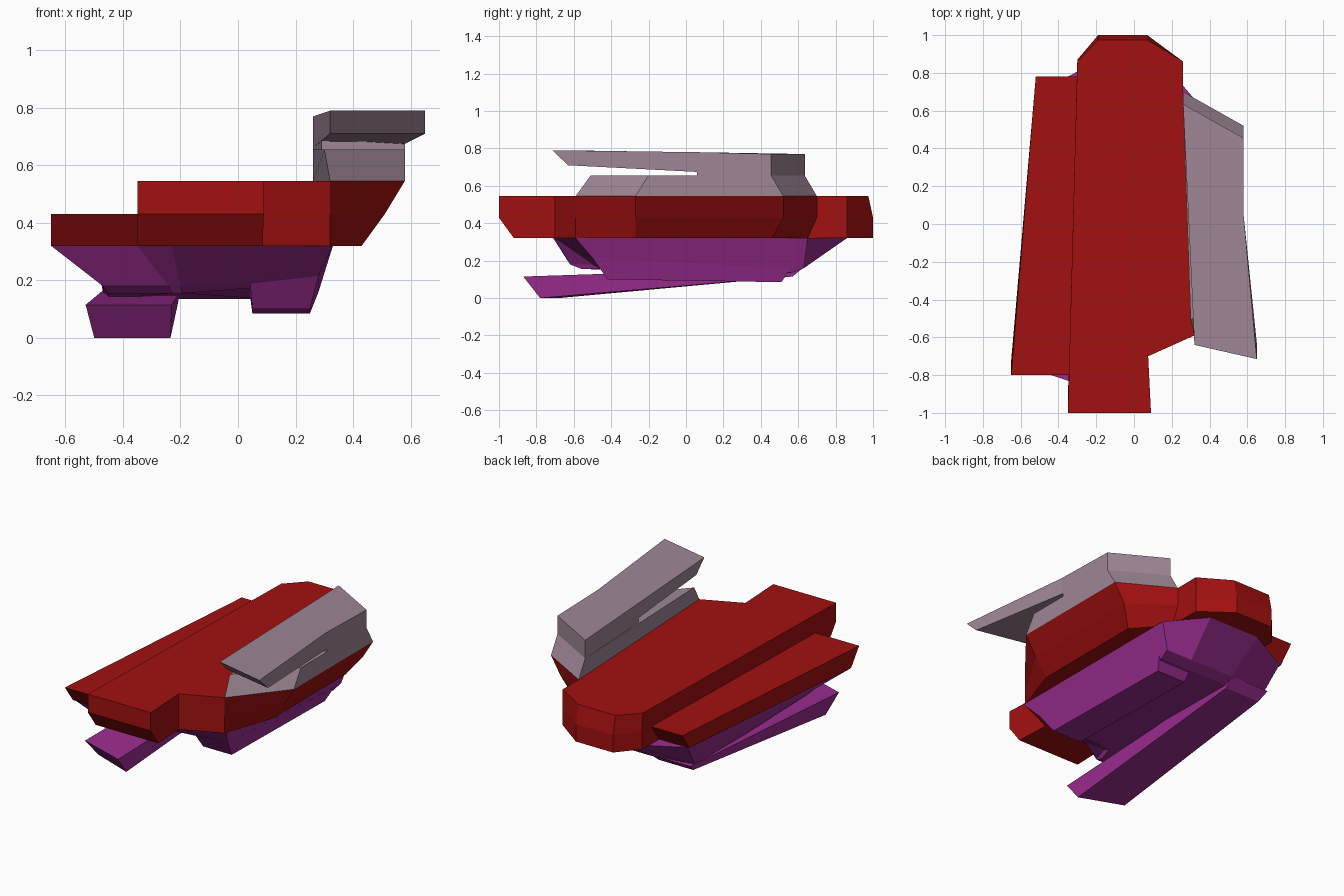
import bpy, bmesh

cube = bpy.data.objects.get("Cube")
if cube:
    bpy.data.objects.remove(cube, do_unlink=True)


def material(name, color):
    m = bpy.data.materials.new(name)
    m.use_nodes = True
    m.diffuse_color = (*color, 1)
    m.node_tree.nodes["Principled BSDF"].inputs["Base Color"].default_value = (*color, 1)
    return m


red = material("deck red", (0.36, 0.005, 0.005))
purple = material("hull purple", (0.33, 0.026, 0.28))
grey = material("tower mauve grey", (0.34, 0.24, 0.3))


def loft(name, rings, mat):
    """Flat-faced solid through matching rings, capped at both ends."""
    bm = bmesh.new()
    loops = [[bm.verts.new(p) for p in ring] for ring in rings]
    n = len(loops[0])
    for a, b in zip(loops, loops[1:]):
        for i in range(n):
            j = (i + 1) % n
            bm.faces.new((a[i], a[j], b[j], b[i]))
    for cap in (loops[0], loops[-1]):
        bm.faces.new(cap)
    bmesh.ops.recalc_face_normals(bm, faces=bm.faces)
    mesh = bpy.data.meshes.new(name)
    bm.to_mesh(mesh)
    bm.free()
    mesh.materials.append(mat)
    obj = bpy.data.objects.new(name, mesh)
    bpy.context.collection.objects.link(obj)
    return obj


def at(points, z):
    return [(x, y, z) for x, y in points]


# Main flight deck: stepped bow, side bulge and chamfered stern
bow = [(-.35, -1), (.09, -1)]
step = [(.075, -.70), (.32, -.59)]
stern = [(.26, .86), (.07, 1), (-.19, 1), (-.30, .87)]
top = bow + step + [(.58, -.27), (.58, .52), (.26, .70), (.26, .86), (.07, .975), (-.19, .975), (-.30, .86)]
mid = bow + step + [(.51, -.27), (.51, .52), (.26, .70)] + stern
low = [(-.35, -.92), (.085, -.92)] + step + [(.43, -.27), (.43, .46), (.26, .65)] + stern
loft("flight_deck", [at(top, .545), at(mid, .43), at(low, .32)], red)

# Lower runway on the other side
loft("side_runway", [
    at([(-.65, -.80), (-.30, -.80), (-.28, .78), (-.52, .78)], .43),
    at([(-.65, -.72), (-.25, -.72), (-.25, .70), (-.51, .70)], .32)], red)

# Tapered hull under the decks
hull_top = at([(-.65, -.71), (-.35, -.71), (-.23, -.70), (.33, -.59),
               (.33, .65), (.15, .86), (-.20, .86), (-.50, .70)], .32)
hull_low = [(-.47, -.62, .18), (-.24, -.62, .18), (-.20, -.50, .18), (.28, -.50, .215),
            (.28, .63, .16), (.10, .63, .16), (-.20, .63, .16), (-.47, .58, .16)]
hull_base = [(x * .96, y * .9, z - .025) for x, y, z in hull_low]
loft("hull", [hull_top, hull_low, hull_base], purple)

# Keel box
loft("keel", [
    [(.04, -.50, .215), (.28, -.50, .215), (.28, .56, .16), (.04, .56, .16)],
    [(.05, -.42, .10), (.25, -.42, .10), (.25, .51, .085), (.05, .51, .085)]], purple)

# Forward-reaching lower fin
loft("lower_fin", [
    [(-.53, -.77, .115), (-.23, -.87, .115), (-.20, .63, .165), (-.47, .63, .165)],
    [(-.50, -.68, 0), (-.235, -.78, 0), (-.21, .57, .115), (-.45, .57, .115)]], purple)

# Tower: sloped base, rear neck and overhanging roof
loft("tower_base", [
    at([(.32, -.59), (.58, -.27), (.58, .52), (.26, .70)], .545),
    at([(.30, -.51), (.58, -.20), (.58, .455), (.26, .635)], .655)], grey)

neck = [(.29, .06), (.58, .06), (.58, .455), (.26, .635)]
loft("tower_neck", [at(neck, .65), at(neck, .72)], grey)

loft("tower_roof", [
    [(.32, -.64, .79), (.65, -.715, .79), (.58, .05, .78), (.58, .455, .77), (.26, .635, .77)],
    [(.32, -.56, .71), (.65, -.63, .71), (.58, .05, .675), (.58, .455, .66), (.26, .635, .66)]], grey)
